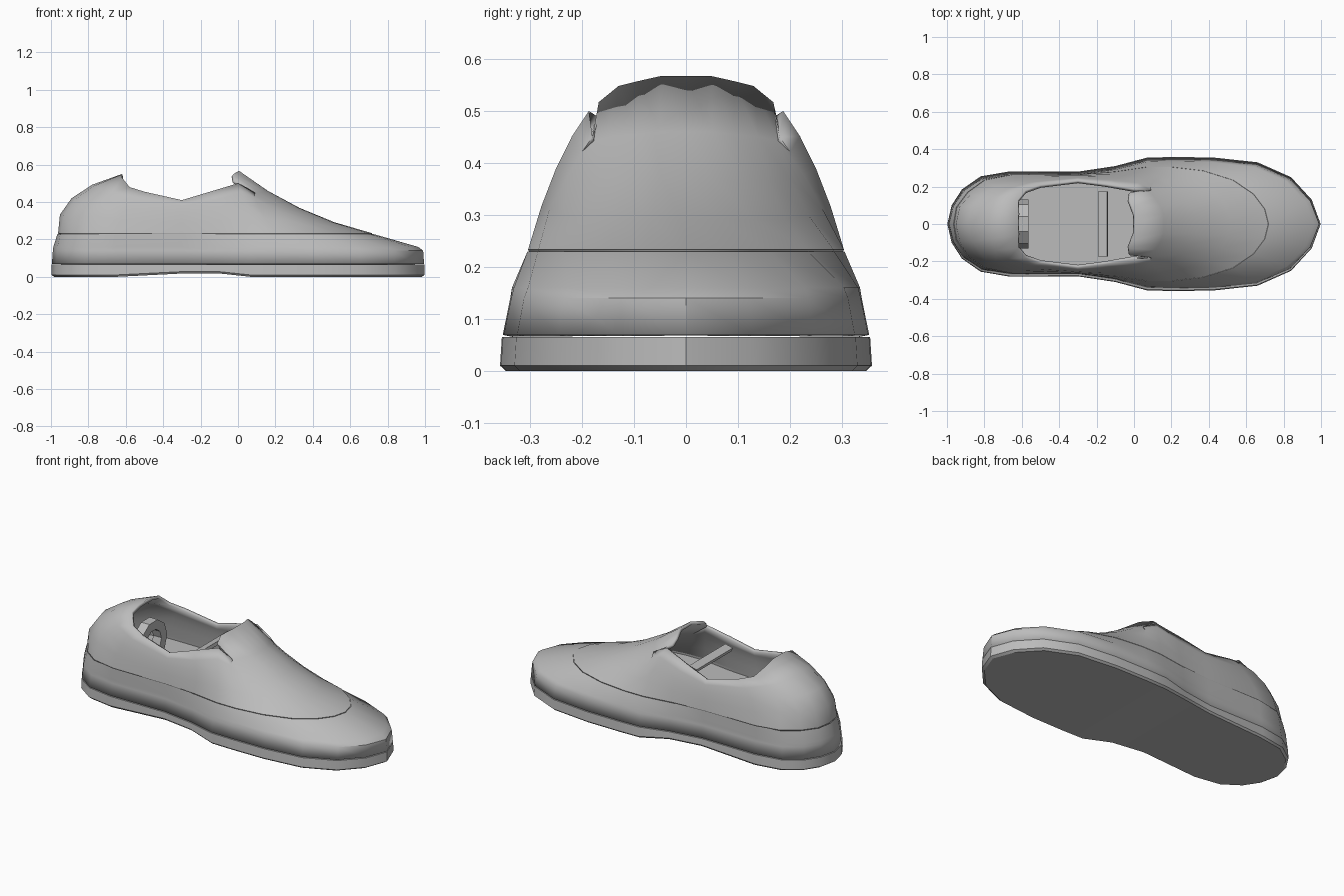
import bpy, bmesh, math
from mathutils import Vector

cube = bpy.data.objects.get("Cube")
if cube:
    bpy.data.objects.remove(cube, do_unlink=True)

grey = bpy.data.materials.new("plain_grey")
grey.use_nodes = True
grey.diffuse_color = (0.5, 0.5, 0.5, 1)
grey.node_tree.nodes["Principled BSDF"].inputs["Base Color"].default_value = grey.diffuse_color


def finish(name, bm, recalc=True):
    if recalc:
        bmesh.ops.recalc_face_normals(bm, faces=bm.faces)
    mesh = bpy.data.meshes.new(name)
    bm.to_mesh(mesh)
    bm.free()
    mesh.materials.append(grey)
    obj = bpy.data.objects.new(name, mesh)
    bpy.context.collection.objects.link(obj)
    return obj


def smooth(obj, degrees):
    bpy.ops.object.select_all(action='DESELECT')
    obj.select_set(True)
    bpy.context.view_layer.objects.active = obj
    bpy.ops.object.shade_smooth_by_angle(angle=math.radians(degrees))


def loft(bm, halves):
    """Mirror each half outline (heel to toe) into a ring and bridge the rings."""
    rings = []
    for half in halves:
        back = [Vector((p.x, -p.y, p.z)) for p in half[-2:0:-1]]
        rings.append([bm.verts.new(p) for p in half + back])
    for low, high in zip(rings, rings[1:]):
        for i in range(len(low)):
            j = (i + 1) % len(low)
            bm.faces.new((low[i], high[i], high[j], low[j]))
    return rings


def cap(bm, ring):
    """Close a ring with strips running across the shoe."""
    n = len(ring)
    for i in range(n // 2):
        corners = [ring[i], ring[i + 1], ring[-i - 1], ring[-i % n]]
        bm.faces.new(list(dict.fromkeys(corners)))


def level(points, z, sx=1.0, sy=1.0):
    return [Vector((p[0] * sx, p[1] * sy, z)) for p in points]


# Half outlines from heel centre to toe centre
sole_line = [(-.998, 0), (-.975, .1), (-.92, .185), (-.82, .255), (-.66, .282),
             (-.3, .28), (-.1, .31), (.07, .355), (.2, .358), (.42, .356),
             (.66, .33), (.84, .25), (.95, .13), (.998, 0)]
seam_line = [(-.965, 0), (-.95, .09), (-.89, .17), (-.8, .235), (-.65, .265),
             (-.3, .265), (-.1, .28), (.07, .305), (.2, .305), (.37, .285),
             (.53, .235), (.64, .16), (.7, .08), (.72, 0)]
middle = [Vector(p) for p in (
    (-.89, 0, .42), (-.87, .09, .415), (-.82, .15, .4), (-.74, .2, .4), (-.6, .235, .37),
    (-.3, .255, .34), (-.1, .25, .36), (.04, .25, .39), (.11, .228, .375), (.18, .2, .37),
    (.25, .16, .365), (.3, .11, .365), (.325, .055, .368), (.33, 0, .368))]
rim = [Vector(p) for p in (
    (-.62, 0, .55), (-.62, .06, .548), (-.62, .13, .53), (-.58, .18, .48), (-.5, .21, .455),
    (-.3, .235, .41), (-.15, .215, .455), (0, .187, .5), (.09, .18, .45), (-.02, .168, .517),
    (-.025, .13, .548), (-.01, .09, .558), (.005, .05, .567), (.005, 0, .567))]

# Sole with a slightly raised arch
bm = bmesh.new()
tread = level(sole_line, 0, .985, .97)
for p in tread:
    if -.5 < p.x < 0:
        p.z = .018
foot = [Vector((x, y, q.z + .01)) for (x, y), q in zip(sole_line, tread)]
rings = loft(bm, [tread, foot, level(sole_line, .065, .998, .99)])
cap(bm, rings[0])
cap(bm, rings[-1])
smooth(finish("sole", bm), 30)

# Upper: side band, seam groove, then a curved wall rising to the rim
seam = level(seam_line, .23)
band = level(sole_line, .14, .992, .945)
toe_edge = [a.lerp(b, .1) for a, b in zip(band, seam)]
for p in toe_edge:
    p.z = .16
groove = level(seam_line, .226, .992, .985)
lip = level(seam_line, .233, .997, .997)


def wall(t):
    return [b * (1 - t) * (1 - 2 * t) + m * 4 * t * (1 - t) + r * t * (2 * t - 1)
            for b, m, r in zip(seam, middle, rim)]


bm = bmesh.new()
loft(bm, [level(sole_line, .069, .997, .985), band, toe_edge, seam, groove, lip,
          wall(.25), wall(.5), wall(.75), rim])
upper = finish("upper", bm, recalc=False)
thick = upper.modifiers.new("thickness", 'SOLIDIFY')
thick.thickness = .018
thick.offset = -1
smooth(upper, 30)

# Insole
bm = bmesh.new()
rings = loft(bm, [level(seam_line, .2, .96, .95), level(seam_line, .22, .96, .95)])
cap(bm, rings[0])
cap(bm, rings[1])
finish("insole", bm)

# Strap bar across the opening
bm = bmesh.new()
bmesh.ops.create_cube(bm, size=1)
bmesh.ops.scale(bm, verts=bm.verts, vec=(.05, .345, .02))
bar = finish("strap_bar", bm)
bar.location = (-.165, 0, .41)
bar.rotation_euler.y = math.radians(-15)

# Heel ring standing inside the heel
bm = bmesh.new()
sides = 10
loops = []
for x, r in ((-.62, .13), (-.565, .13), (-.565, .075), (-.62, .075)):
    loops.append([bm.verts.new((x, r * math.cos(a), .31 + r * math.sin(a)))
                  for a in (math.tau * i / sides for i in range(sides))])
for k in range(4):
    a, b = loops[k], loops[(k + 1) % 4]
    for i in range(sides):
        j = (i + 1) % sides
        bm.faces.new((a[i], a[j], b[j], b[i]))
finish("heel_ring", bm)
